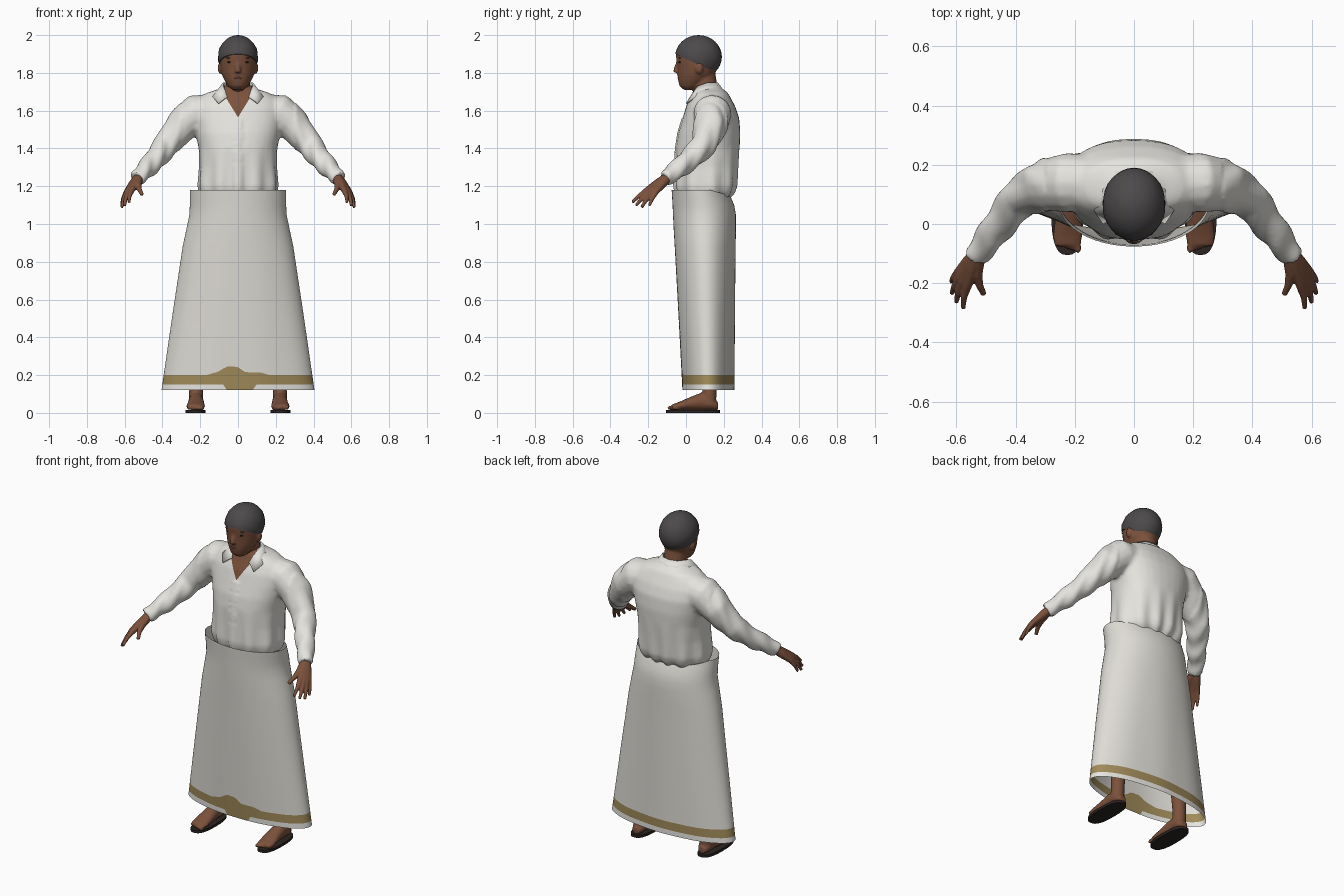
import bpy, bmesh, math
from mathutils import Vector, Matrix

if "Cube" in bpy.data.objects:
    bpy.data.objects.remove(bpy.data.objects["Cube"])


def material(name, r, g, b):
    m = bpy.data.materials.new(name)
    m.use_nodes = True
    m.diffuse_color = (r, g, b, 1)
    node = m.node_tree.nodes["Principled BSDF"]
    node.inputs["Base Color"].default_value = (r, g, b, 1)
    node.inputs["Roughness"].default_value = 0.9
    return m


SHIRT = material("white shirt", 0.78, 0.77, 0.73)
CLOTH = material("cream cloth", 0.74, 0.72, 0.67)
HEM = material("white hem", 0.82, 0.81, 0.78)
GOLD = material("gold border", 0.35, 0.255, 0.1)
SKIN = material("brown skin", 0.2, 0.083, 0.045)
LIPS = material("dark lips", 0.13, 0.045, 0.03)
HAIR = material("black hair", 0.075, 0.068, 0.07)
EYES = material("dark eyes", 0.02, 0.014, 0.012)
SOLE = material("dark sole", 0.025, 0.017, 0.016)


# ---- helpers ----
def lerp_table(table, z):
    if z <= table[0][0]:
        return table[0][1:]
    for a, b in zip(table, table[1:]):
        if z <= b[0]:
            t = (z - a[0]) / (b[0] - a[0])
            return [p + (q - p) * t for p, q in zip(a[1:], b[1:])]
    return table[-1][1:]


def ring(centre, u, v, n=24, power=2.0):
    pts = []
    for i in range(n):
        a = math.tau * i / n
        c, s = math.cos(a), math.sin(a)
        pts.append(Vector(centre) + Vector(u) * math.copysign(abs(c) ** (2 / power), c)
                   + Vector(v) * math.copysign(abs(s) ** (2 / power), s))
    return pts


def loft(bm, rings, caps=True):
    rows = [[bm.verts.new(p) for p in r] for r in rings]
    n = len(rows[0])
    for k, (a, b) in enumerate(zip(rows, rows[1:])):
        for i in range(n):
            j = (i + 1) % n
            bm.faces.new((a[i], a[j], b[j], b[i])).material_index = min(k, 2)
    if caps:
        bm.faces.new(rows[0][::-1])
        bm.faces.new(rows[-1])


def body_rings(table, n=32, power=2.0):
    # rows of height, half width, front y, back y
    return [ring((0, (f + b) / 2, z), (w, 0, 0), (0, (b - f) / 2, 0), n, power)
            for z, w, f, b in table]


def tube(bm, pts, radii, n=14):
    pts = [Vector(p) for p in pts]
    rings = []
    for i, p in enumerate(pts):
        d = (pts[min(i + 1, len(pts) - 1)] - pts[max(i - 1, 0)]).normalized()
        u = d.cross(Vector((0.1, 1, 0.05))).normalized()
        rings.append(ring(p, u * radii[i], d.cross(u) * radii[i], n))
    loft(bm, rings)


def ball(bm, centre, size, seg=24):
    bmesh.ops.create_uvsphere(bm, u_segments=seg, v_segments=seg // 2, radius=1,
                              matrix=Matrix.Translation(centre) @ Matrix.Diagonal((*size, 1)))


def finish(bm, name, *mats, angle=50, normals=True):
    if normals:
        bmesh.ops.recalc_face_normals(bm, faces=bm.faces)
    me = bpy.data.meshes.new(name)
    bm.to_mesh(me)
    bm.free()
    me.shade_smooth()
    me.set_sharp_from_angle(angle=math.radians(angle))
    for m in mats:
        me.materials.append(m)
    ob = bpy.data.objects.new(name, me)
    bpy.context.scene.collection.objects.link(ob)
    return ob


def fuse(bm, voxel, passes):
    # blend overlapping closed pieces into one skin
    for f in bm.faces:
        f.material_index = 0
    ob = finish(bm, "blend")
    mod = ob.modifiers.new("remesh", "REMESH")
    mod.mode, mod.voxel_size = "VOXEL", voxel
    sm = ob.modifiers.new("smooth", "SMOOTH")
    sm.factor, sm.iterations = 0.5, passes
    dg = bpy.context.evaluated_depsgraph_get()
    me = bpy.data.meshes.new_from_object(ob.evaluated_get(dg))
    out = bmesh.new()
    out.from_mesh(me)
    bpy.data.objects.remove(ob)
    bpy.data.meshes.remove(me)
    return out


# ---- shirt: torso and sleeves blended, open neck coloured as skin ----
bm = bmesh.new()
loft(bm, body_rings([
    (1.13, .19, -.03, .22), (1.165, .205, -.05, .255), (1.2, .212, -.058, .268),
    (1.3, .205, -.056, .276), (1.4, .208, -.054, .284), (1.48, .225, -.042, .288),
    (1.56, .24, -.018, .282), (1.62, .235, .0, .262), (1.665, .21, .022, .238),
    (1.695, .165, .035, .222), (1.715, .1, .04, .195), (1.735, .07, .05, .17)], power=2.3))
for s in (1, -1):
    tube(bm, [(s * x, y, z) for x, y, z in (
        (.12, .14, 1.6), (.22, .14, 1.587), (.3, .13, 1.52), (.385, .09, 1.41),
        (.465, -.015, 1.312), (.537, -.112, 1.24))], (.09, .102, .09, .068, .055, .042))
bm = fuse(bm, .012, 4)
bm.normal_update()
for v in bm.verts:
    x, y, z = v.co
    fold = 0
    if abs(x) < .24 and z < 1.42:
        fold = .006 * math.sin(11 * math.atan2(y - .11, x)) * min(1, (1.42 - z) * 5)
    elif abs(x) > .3:
        fold = .004 * math.sin(70 * (abs(x) + z * .3 - y * .5))
    if abs(x) < .018 and y < 0 and z < 1.56:
        fold += .005
    v.co += v.normal * fold
for s in (1, -1):
    part = [f for f in bm.faces if f.calc_center_median().y < .1
            and f.calc_center_median().z > 1.53 and abs(f.calc_center_median().x) < .16]
    geom = set(part) | {e for f in part for e in f.edges} | {v for f in part for v in f.verts}
    bmesh.ops.bisect_plane(bm, geom=list(geom), plane_co=(0, 0, 1.565), plane_no=(s, 0, -.62))
for f in bm.faces:
    c = f.calc_center_median()
    f.material_index = int(c.y < .09 and abs(c.x) < min(.62 * (c.z - 1.565), .085))
finish(bm, "shirt", SHIRT, SKIN)

# ---- collar: folded band with pointed front wings ----
bm = bmesh.new()
top = [(0, .168, 1.75), (.05, .155, 1.75), (.08, .11, 1.748), (.078, .06, 1.73), (.058, .022, 1.675)]
fall = [(0, .205, 1.7), (.07, .195, 1.695), (.12, .12, 1.695), (.135, .045, 1.675), (.105, .0, 1.64)]
a = [bm.verts.new(p) for p in top]
b = [bm.verts.new(p) for p in fall]
for i in range(len(a) - 1):
    bm.faces.new((a[i], b[i], b[i + 1], a[i + 1]))
collar = finish(bm, "collar", SHIRT)
collar.modifiers.new("mirror", "MIRROR").use_clip = True
collar.modifiers.new("thickness", "SOLIDIFY").thickness = .008

# ---- wrapped skirt cloth with a gold border and a front fold end ----
SKIRT = [(.12, .405, -.02, .255), (.5, .35, -.04, .258), (.88, .293, -.06, .262),
         (.95, .278, -.064, .264), (1.05, .257, -.069, .264), (1.1, .255, -.071, .255),
         (1.18, .255, -.076, .222)]


def unit(t):
    return max(0.0, min(1.0, t))


columns = []
N = 128
for i in range(N):
    ang = math.tau * i / N
    c, s = math.cos(ang), math.sin(ang)
    x, front = .4 * c, s < 0
    low = .121 if front and abs(x - .005) < .08 else .15
    high = .2
    if front:
        high += .015 * unit((.17 - abs(x)) / .05) + .03 * unit((.075 - abs(x + .035)) / .045)
    rim = 1.18 - .03 * unit(s * 1.6 - .6)
    col = []
    for z in (.12, low, high, .32, .5, .7, .88, .92, .96, 1.0, 1.05, 1.1, 1.14, rim):
        z = min(z, rim)
        w, f, b = lerp_table(SKIRT, z)
        pleat = 1 + .008 * math.sin(9 * ang) * unit((1 - z) * 2)
        col.append(Vector((w * c, (f + b) / 2 + (b - f) / 2 * s * pleat, z)))
    columns.append(col)
bm = bmesh.new()
loft(bm, list(zip(*columns)), caps=False)
finish(bm, "wrapped_skirt", HEM, GOLD, CLOTH)

# ---- head, neck, nose and ears ----
bm = bmesh.new()
loft(bm, body_rings([
    (1.71, .03, -.012, .04), (1.73, .052, -.034, .08), (1.76, .071, -.042, .12),
    (1.79, .085, -.045, .15), (1.82, .092, -.046, .165), (1.86, .097, -.05, .175),
    (1.9, .097, -.054, .175), (1.94, .085, -.04, .16), (1.96, .06, -.01, .13)]))
tube(bm, [(0, .115, 1.6), (0, .105, 1.7), (0, .09, 1.8)], (.075, .066, .064), 24)
tube(bm, [(0, -.043, 1.86), (0, -.052, 1.825), (0, -.052, 1.803)], (.008, .012, .017))
for s in (1, -1):
    ball(bm, (s * .095, .07, 1.825), (.012, .02, .03))
finish(fuse(bm, .007, 2), "head", SKIN)

# ---- hair cap cut along a sloping hairline ----
bm = bmesh.new()
ball(bm, (0, .066, 1.885), (.106, .124, .115), 32)
for v in bm.verts:
    v.co.x *= 1 + .015 * math.sin(v.co.z * 90 + v.co.y * 60)
cut = bmesh.ops.bisect_plane(bm, geom=bm.verts[:] + bm.edges[:] + bm.faces[:],
                             plane_co=(0, -.06, 1.902), plane_no=(0, .46, 1), clear_inner=True)
bmesh.ops.holes_fill(bm, edges=[e for e in bm.edges if e.is_boundary])
finish(bm, "hair", HAIR)

# ---- face details ----
for side, s in (("left", 1), ("right", -1)):
    for part, z, size, m in (("eye", 1.857, (.014, .008, .006), EYES),
                             ("eyebrow", 1.88, (.021, .008, .004), HAIR)):
        bm = bmesh.new()
        ball(bm, (s * .043, -.032, z), size, 12)
        finish(bm, side + "_" + part, m)
bm = bmesh.new()
ball(bm, (0, -.038, 1.773), (.023, .007, .007), 12)
finish(bm, "lips", LIPS)

# ---- hands, legs with feet, and sandals ----
FINGERS = [((.53, -.17, 1.205), (.507, -.238, 1.155), .013),
           ((.562, -.205, 1.18), (.577, -.285, 1.115), .011),
           ((.578, -.195, 1.172), (.6, -.265, 1.098), .011),
           ((.588, -.18, 1.168), (.615, -.235, 1.088), .011),
           ((.592, -.16, 1.168), (.618, -.195, 1.095), .01)]
for side, s in (("left", 1), ("right", -1)):
    bm = bmesh.new()
    for knuckle, tip, r in FINGERS:
        pts = [Vector((s * p[0], p[1], p[2])) for p in ((.525, -.095, 1.25), knuckle, tip)]
        mid = pts[1].lerp(pts[2], .55) + Vector((s * .004, 0, .004))
        tube(bm, [pts[0], pts[0].lerp(pts[1], .5), pts[1], mid, pts[2]],
             (.026, .023, r * 1.5, r, r * .75), 10)
    finish(fuse(bm, .005, 1), side + "_hand", SKIN)

    bm = bmesh.new()
    tube(bm, [(s * x, y, z) for x, y, z in (
        (.222, .12, .04), (.222, .125, .12), (.218, .125, .22), (.2, .12, .45),
        (.16, .11, .7), (.11, .1, 1.1))], (.04, .037, .042, .06, .075, .09))
    loft(bm, [ring((s * x, y, .015 + h), (w, 0, 0), (0, 0, h), 20) for x, y, w, h in (
        (.222, .17, .022, .02), (.222, .14, .038, .034), (.222, .08, .04, .046),
        (.222, .02, .044, .034), (.224, -.04, .05, .021), (.224, -.075, .045, .015))])
    for i in range(5):
        ball(bm, (s * (.189 + .018 * i), -.08 + .007 * i, .026), (.012 - .001 * i, .02, .012), 12)
    finish(fuse(bm, .007, 2), side + "_leg_and_foot", SKIN)

    bm = bmesh.new()
    loft(bm, [ring((s * .225, .037, z), (.054, 0, 0), (0, .142, 0), 32, 2.6) for z in (0, .016)])
    finish(bm, side + "_sandal", SOLE, SOLE, SOLE)
